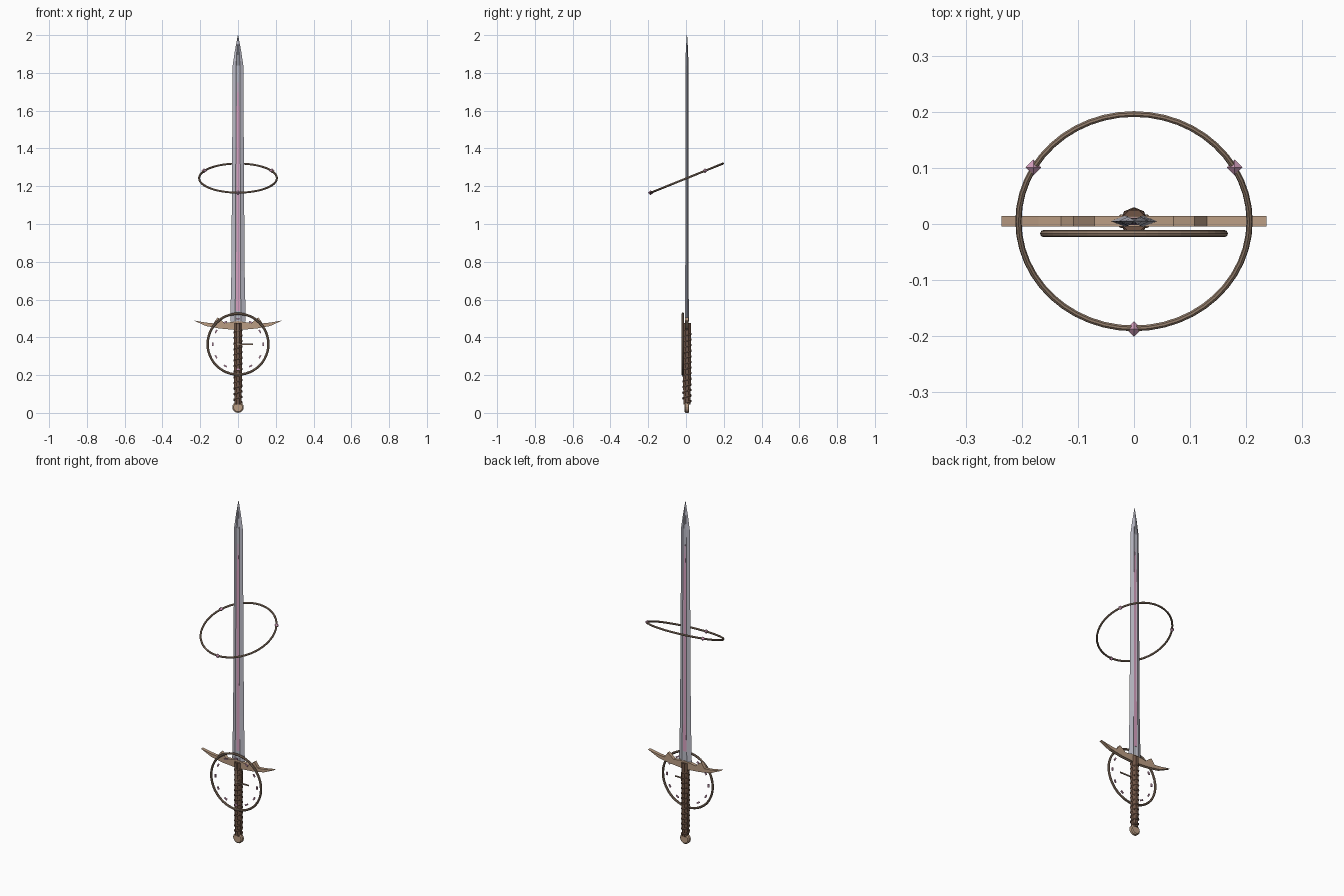
import bpy, bmesh
from math import pi, sin, cos, radians
from mathutils import Matrix, Vector

if "Cube" in bpy.data.objects:
    bpy.data.objects.remove(bpy.data.objects["Cube"])

CY = 0.005  # depth of the sword's middle plane


def material(name, r, g, b):
    m = bpy.data.materials.new(name)
    m.diffuse_color = (r, g, b, 1)
    m.use_nodes = True
    m.node_tree.nodes["Principled BSDF"].inputs["Base Color"].default_value = m.diffuse_color
    return m


STEEL = material("steel", 0.50, 0.50, 0.57)
PINK = material("pink_glow", 0.68, 0.36, 0.53)
BRONZE = material("bronze", 0.50, 0.34, 0.23)
DARK = material("dark_bronze", 0.30, 0.21, 0.15)
LEATHER = material("leather", 0.16, 0.09, 0.06)


def finish(name, bm, mat):
    bmesh.ops.recalc_face_normals(bm, faces=bm.faces)
    me = bpy.data.meshes.new(name)
    bm.to_mesh(me)
    bm.free()
    ob = bpy.data.objects.new(name, me)
    bpy.context.collection.objects.link(ob)
    me.materials.append(mat)
    return ob


def loft(name, sections, mat):
    bm = bmesh.new()
    rows = [[bm.verts.new(p) for p in s] for s in sections]
    n = len(rows[0])
    for a, b in zip(rows, rows[1:]):
        for i in range(n):
            j = (i + 1) % n
            bm.faces.new((a[i], a[j], b[j], b[i]))
    bm.faces.new(rows[0])
    bm.faces.new(rows[-1])
    return finish(name, bm, mat)


def box(name, size, matrix, mat):
    bm = bmesh.new()
    bmesh.ops.create_cube(bm, size=1, matrix=matrix @ Matrix.Diagonal((*size, 1)))
    return finish(name, bm, mat)


def ring(name, radius, tube, loc, rot_x, mat):
    bpy.ops.mesh.primitive_torus_add(major_segments=48, minor_segments=8,
                                     major_radius=radius, minor_radius=tube,
                                     location=loc, rotation=(rot_x, 0, 0))
    ob = bpy.context.object
    ob.name = name
    ob.data.materials.append(mat)
    return ob


# Blade: two ridges with a shallow central groove, tapering to a point
def blade_section(w, t, z):
    half = [(w, 0), (0.38 * w, t), (0.2 * w, 0.55 * t), (-0.2 * w, 0.55 * t), (-0.38 * w, t)]
    return [(x, CY + y, z) for x, y in half] + [(-x, CY - y, z) for x, y in half]


loft("blade", [blade_section(*s) for s in
               ((0.041, 0.010, 0.485), (0.035, 0.009, 0.75), (0.028, 0.008, 1.84),
                (0.016, 0.006, 1.92), (0.001, 0.001, 2.0))], STEEL)

# Glowing strip filling the groove on both faces
loft("groove_strip", [[(sx * w, CY + sy * t, z) for sx, sy in
                       ((-1, -1), (1, -1), (1, 1), (-1, 1))]
                      for w, t, z in ((0.010, 0.0068, 0.54), (0.0075, 0.0058, 1.60),
                                      (0.002, 0.0052, 1.75))], PINK)

# Guard: winged outline, mirrored in x and given thickness
half = [(0, 0.438), (0.10, 0.447), (0.17, 0.460), (0.236, 0.490), (0.17, 0.478),
        (0.13, 0.474), (0.108, 0.506), (0.07, 0.476), (0, 0.486)]
outline = half + [(-x, z) for x, z in half[-2:0:-1]]
loft("guard", [[(x, CY + d, z) for x, z in outline] for d in (-0.0095, 0.0095)], BRONZE)

# Grip core, octagonal
loft("grip", [[(r * cos(pi / 8 + i * pi / 4), CY + r * sin(pi / 8 + i * pi / 4), z)
               for i in range(8)]
              for r, z in ((0.019, 0.045), (0.022, 0.15), (0.023, 0.40), (0.022, 0.475))],
     LEATHER)

# Spiral leather wrap around the grip
bm = bmesh.new()
prev = None
turns, steps = 13, 8
for k in range(turns * steps + 1):
    a = 2 * pi * k / steps
    z = 0.055 + 0.385 * k / (turns * steps)
    out = Vector((cos(a), sin(a), 0))
    c = Vector((0, CY, z)) + out * 0.0215
    cur = [bm.verts.new(c + out * 0.0035 * cos(q) + Vector((0, 0, 0.006 * sin(q))))
           for q in (i * pi / 3 for i in range(6))]
    if prev:
        for i in range(6):
            j = (i + 1) % 6
            bm.faces.new((prev[i], prev[j], cur[j], cur[i]))
    else:
        bm.faces.new(cur)
    prev = cur
bm.faces.new(prev)
finish("grip_wrap", bm, LEATHER)

# Pommel: flat round disc with chamfered rims
loft("pommel", [[(r * cos(i * pi / 8), CY + d, 0.030 + r * sin(i * pi / 8))
                 for i in range(16)]
                for r, d in ((0.024, -0.012), (0.030, -0.007), (0.030, 0.007), (0.024, 0.012))],
     BRONZE)

# Clock ring in front of the grip
CZ, DY = 0.364, -0.017
ring("clock_ring", 0.161, 0.0065, (0, DY, CZ), pi / 2, DARK)
for i in range(12):
    a = i * pi / 6
    m = (Matrix.Translation((0.134 * cos(a), DY, CZ + 0.134 * sin(a)))
         @ Matrix.Rotation(-a, 4, 'Y'))
    box("hour_mark_%d" % (i + 1), (0.008, 0.006, 0.018), m, PINK)

# Clock hands and hub
box("minute_hand", (0.006, 0.005, 0.11), Matrix.Translation((0, DY, CZ + 0.05)), DARK)
box("hour_hand", (0.085, 0.005, 0.007), Matrix.Translation((0.038, DY, CZ)), DARK)

# Tilted floating ring with three gems
TILT = radians(22)
RC = Vector((0, CY, 1.243))
ring("floating_ring", 0.206, 0.0055, RC, TILT, DARK)
for i, deg in enumerate((30, 150, 270)):
    a = radians(deg)
    p = RC + Matrix.Rotation(TILT, 3, 'X') @ Vector((0.207 * cos(a), 0.207 * sin(a), 0))
    bm = bmesh.new()
    top, bottom = (bm.verts.new(p + Vector((0, 0, s * 0.013))) for s in (1, -1))
    belt = [bm.verts.new(p + Vector((0.014 * cos(q), 0.014 * sin(q), 0)))
            for q in (j * pi / 2 for j in range(4))]
    for j in range(4):
        for tip in (top, bottom):
            bm.faces.new((belt[j], belt[(j + 1) % 4], tip))
    finish("ring_gem_%d" % (i + 1), bm, PINK)
